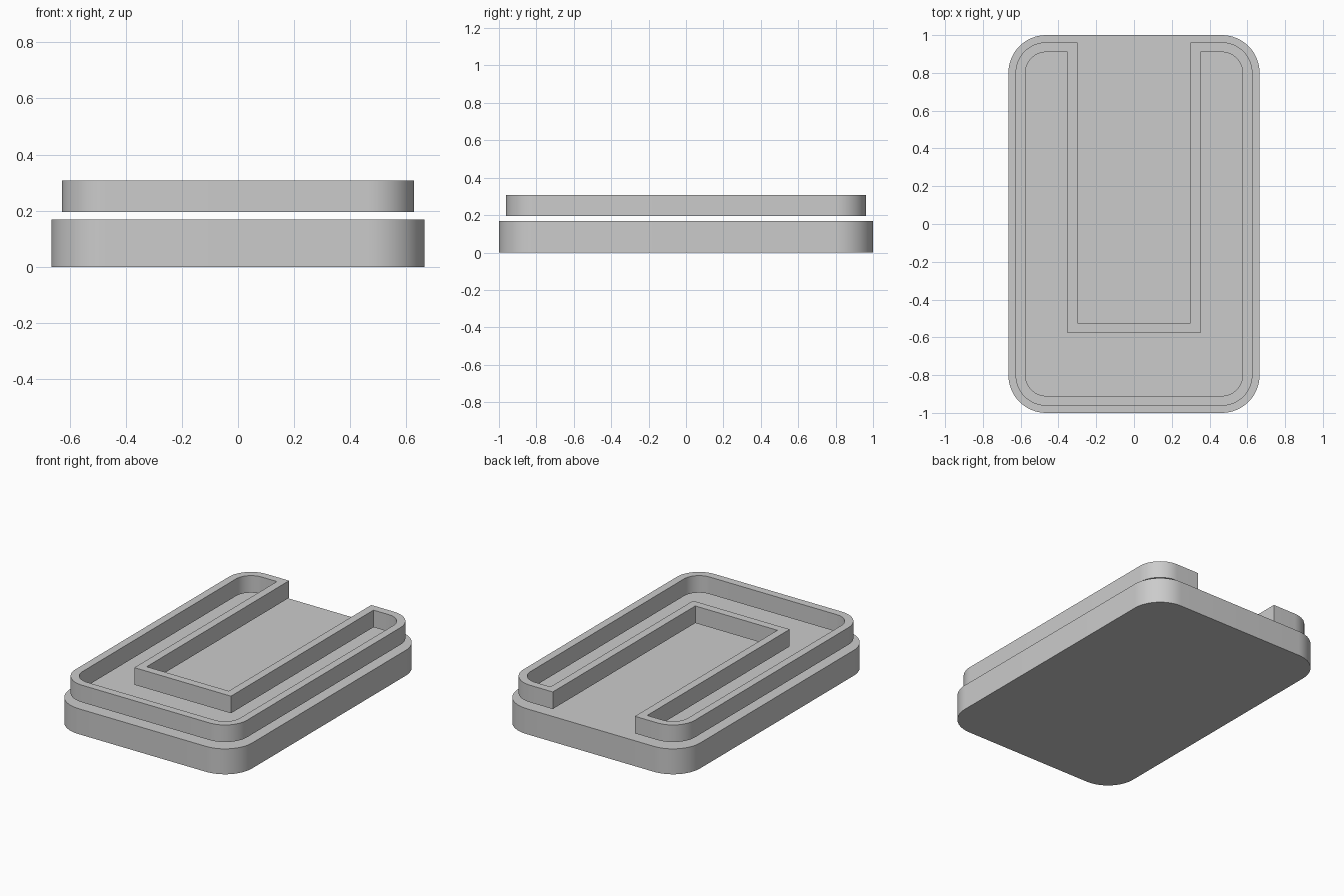
import bpy, bmesh, math

cube = bpy.data.objects.get("Cube")
if cube:
    bpy.data.objects.remove(cube, do_unlink=True)

grey = bpy.data.materials.new("plain_grey")
grey.use_nodes = True
COLOUR = (0.6, 0.6, 0.6, 1)
grey.diffuse_color = COLOUR
grey.node_tree.nodes["Principled BSDF"].inputs["Base Color"].default_value = COLOUR

CX, CY = 0.465, 0.8      # shared centres of all corner arcs
STEPS = 16


def corner(sx, sy, radius, start):
    """Quarter arc, counter-clockwise from the start angle in degrees."""
    angles = [math.radians(start + 90 * i / STEPS) for i in range(STEPS + 1)]
    return [(sx * CX + radius * math.cos(a), sy * CY + radius * math.sin(a)) for a in angles]


def slab_outline(radius):
    return (corner(1, 1, radius, 0) + corner(-1, 1, radius, 90)
            + corner(-1, -1, radius, 180) + corner(1, -1, radius, 270))


def u_outline(radius, notch_x, notch_y):
    """Rounded rectangle with a square notch cut in from the back."""
    back = CY + radius
    notch = [(notch_x, back), (notch_x, notch_y), (-notch_x, notch_y), (-notch_x, back)]
    return (corner(1, 1, radius, 0) + notch + corner(-1, 1, radius, 90)
            + corner(-1, -1, radius, 180) + corner(1, -1, radius, 270))


def finish(bm, name):
    bmesh.ops.recalc_face_normals(bm, faces=bm.faces)
    mesh = bpy.data.meshes.new(name)
    bm.to_mesh(mesh)
    bm.free()
    mesh.materials.append(grey)
    obj = bpy.data.objects.new(name, mesh)
    bpy.context.collection.objects.link(obj)
    bpy.ops.object.select_all(action="DESELECT")
    obj.select_set(True)
    bpy.context.view_layer.objects.active = obj
    bpy.ops.object.shade_smooth_by_angle(angle=math.radians(30))


def ring(bm, points, z):
    return [bm.verts.new((x, y, z)) for x, y in points]


def bridge(bm, a, b):
    for i in range(len(a)):
        j = (i + 1) % len(a)
        bm.faces.new((a[i], a[j], b[j], b[i]))


# Base slab
bm = bmesh.new()
low, high = (ring(bm, slab_outline(0.2), z) for z in (0, 0.168))
bridge(bm, low, high)
bm.faces.new(low)
bm.faces.new(high)
finish(bm, "base_slab")

# Thin U-shaped wall, held just above the slab
outer = u_outline(0.162, 0.30, -0.525)
inner = u_outline(0.11, 0.353, -0.578)
bm = bmesh.new()
loops = [ring(bm, pts, z) for pts, z in
         ((outer, 0.195), (outer, 0.308), (inner, 0.308), (inner, 0.195))]
for i in range(4):
    bridge(bm, loops[i], loops[(i + 1) % 4])
finish(bm, "u_shaped_wall")
